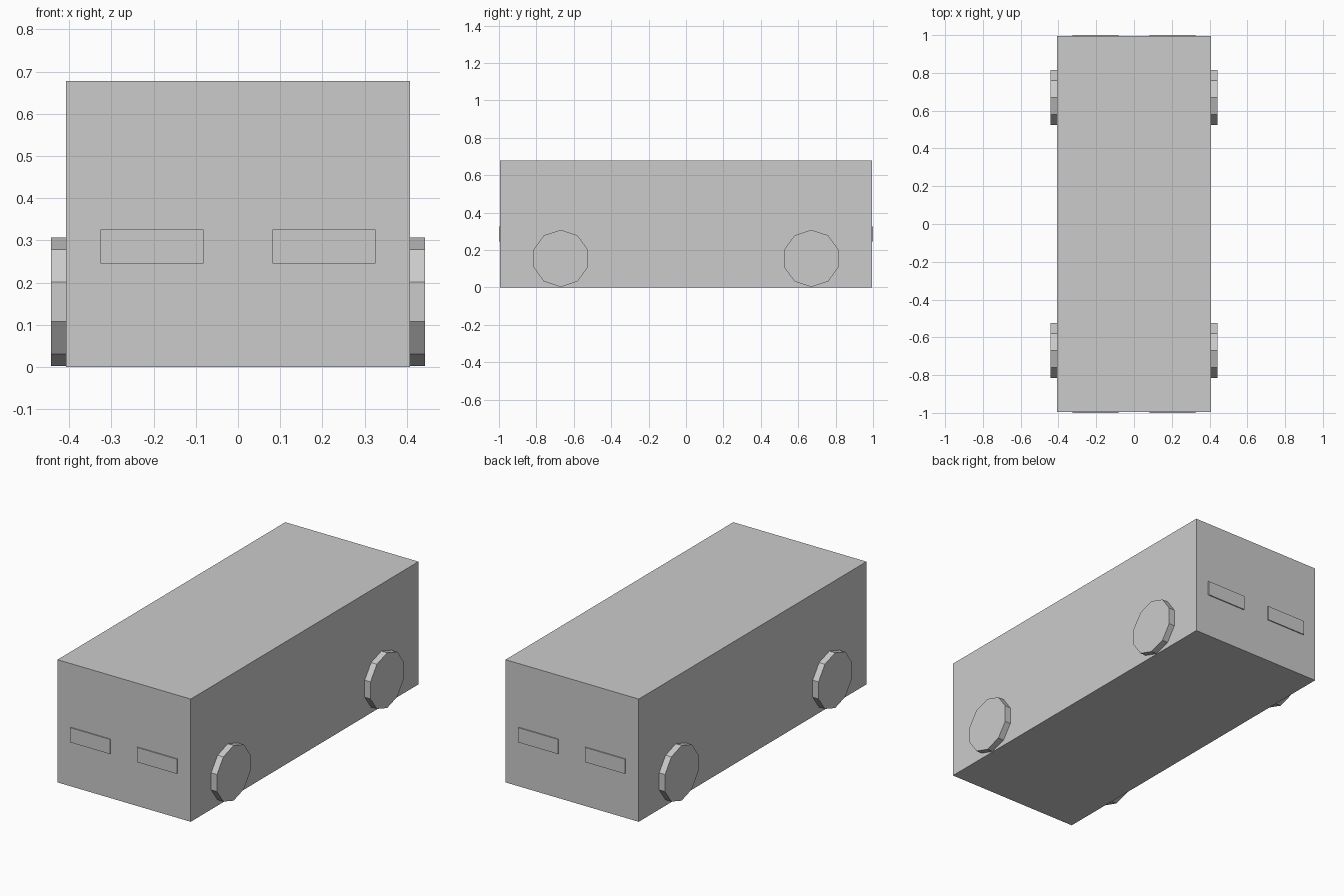
import bpy
from math import radians

if "Cube" in bpy.data.objects:
    bpy.data.objects.remove(bpy.data.objects["Cube"])


def box(name, center, size):
    bpy.ops.mesh.primitive_cube_add(size=1, location=center)
    obj = bpy.context.object
    obj.name = name
    obj.scale = size
    bpy.ops.object.transform_apply(location=False, rotation=False, scale=True)
    return obj


def wheel(name, center, radius, width):
    # Ten-sided disc, axle along x, one corner pointing straight up
    bpy.ops.mesh.primitive_cylinder_add(
        vertices=10, radius=radius, depth=width,
        location=center, rotation=(0, radians(90), 0))
    obj = bpy.context.object
    obj.name = name
    # The first corner lies on local y, so turn it about the axle to world z
    bpy.ops.object.transform_apply(location=False, rotation=True, scale=False)
    obj.rotation_euler = (radians(90), 0, 0)
    bpy.ops.object.transform_apply(location=False, rotation=True, scale=False)
    return obj


# Box body
box("body", (0, 0, 0.339), (0.814, 1.988, 0.678))

for end, y_sign in (("front", -1), ("rear", 1)):
    for side, x_sign in (("left", -1), ("right", 1)):
        # Slightly raised lamp panels
        box(f"{end}_{side}_light", (x_sign * 0.204, y_sign * 0.985, 0.286),
            (0.244, 0.03, 0.081))
        # Wheels partly sunk into the body sides
        wheel(f"{end}_{side}_wheel", (x_sign * 0.4025, y_sign * 0.67, 0.155),
              0.1525, 0.08)
